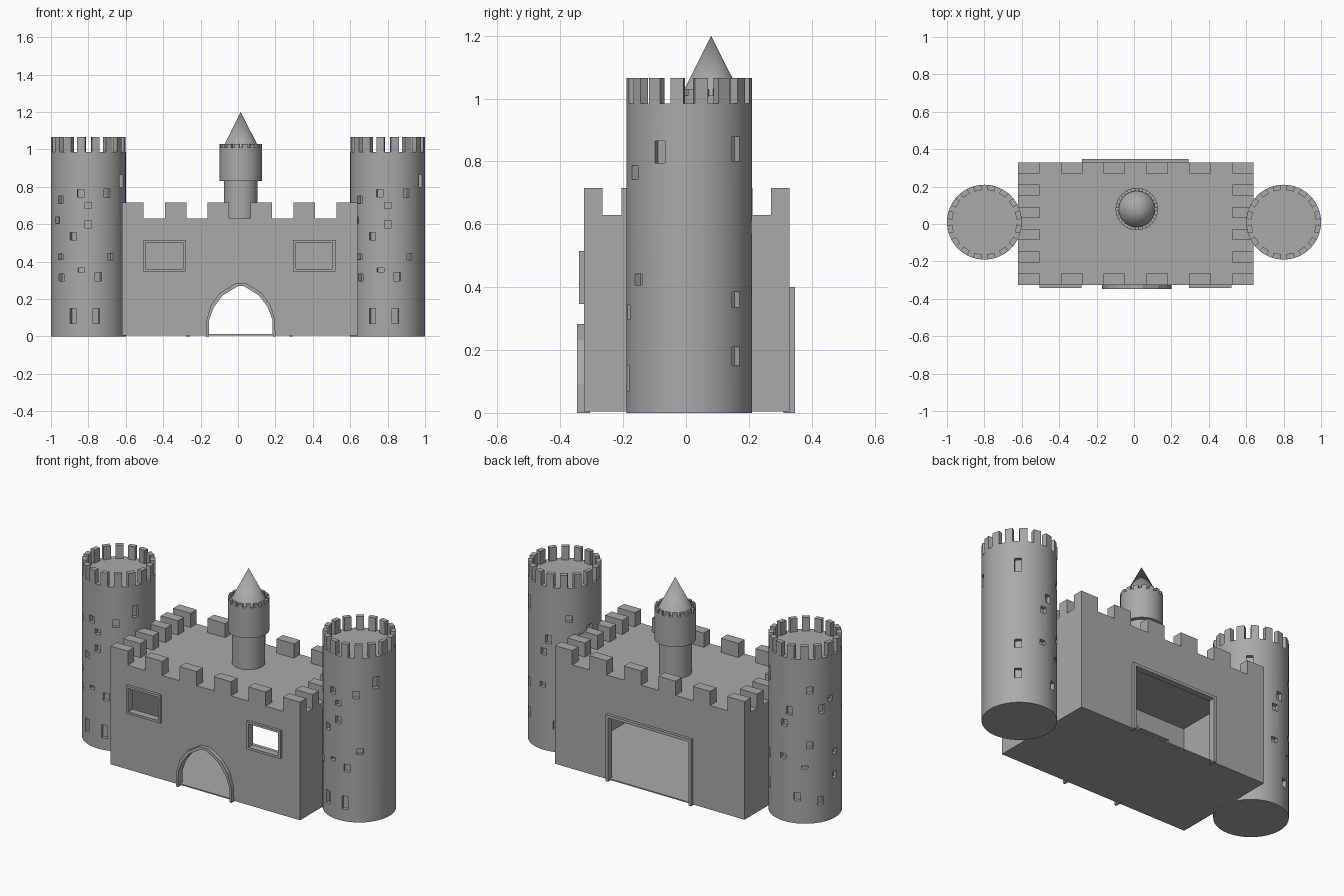
import bpy, bmesh
from math import sin, cos, pi, radians
from mathutils import Matrix

if "Cube" in bpy.data.objects:
    bpy.data.objects.remove(bpy.data.objects["Cube"])

stone = bpy.data.materials.new("grey_stone")
stone.use_nodes = True
GREY = (0.4, 0.4, 0.4, 1)
stone.diffuse_color = GREY
stone.node_tree.nodes["Principled BSDF"].inputs["Base Color"].default_value = GREY


def finish(name, bm, smooth=False):
    bmesh.ops.recalc_face_normals(bm, faces=bm.faces)
    mesh = bpy.data.meshes.new(name)
    bm.to_mesh(mesh)
    bm.free()
    mesh.materials.append(stone)
    ob = bpy.data.objects.new(name, mesh)
    bpy.context.collection.objects.link(ob)
    if smooth:
        select(ob)
        bpy.ops.object.shade_smooth_by_angle(angle=radians(30))
    return ob


def select(ob):
    bpy.ops.object.select_all(action='DESELECT')
    ob.select_set(True)
    bpy.context.view_layer.objects.active = ob


def add_box(bm, lo, hi, turn=Matrix()):
    size = [b - a for a, b in zip(lo, hi)]
    mid = [(a + b) / 2 for a, b in zip(lo, hi)]
    m = turn @ Matrix.Translation(mid) @ Matrix.Diagonal((*size, 1))
    bmesh.ops.create_cube(bm, size=1, matrix=m)


def add_cylinder(bm, x, y, r1, r2, z0, z1, sides=64):
    bmesh.ops.create_cone(bm, cap_ends=True, segments=sides, radius1=r1, radius2=r2,
                          depth=z1 - z0, matrix=Matrix.Translation((x, y, (z0 + z1) / 2)))


def spin(x, y, angle):
    return Matrix.Translation((x, y, 0)) @ Matrix.Rotation(angle, 4, 'Z')


def add_prism(bm, faces, y0, y1):
    # x/z outlines pushed along y
    geo = [bm.faces.new([bm.verts.new((x, y0, z)) for x, z in f]) for f in faces]
    bmesh.ops.remove_doubles(bm, verts=[v for f in geo for v in f.verts], dist=1e-5)
    geo = [f for f in bm.faces if f.is_valid]
    ext = bmesh.ops.extrude_face_region(bm, geom=geo, use_keep_orig=True)["geom"]
    bmesh.ops.translate(bm, vec=(0, y1 - y0, 0),
                        verts=[e for e in ext if isinstance(e, bmesh.types.BMVert)])


def frame(name, outer, inner, y0, y1, closed=False):
    n = len(outer)
    quads = [[outer[i], outer[(i + 1) % n], inner[(i + 1) % n], inner[i]]
             for i in range(n if closed else n - 1)]
    bm = bmesh.new()
    add_prism(bm, quads, y0, y1)
    return finish(name, bm)


def cut(ob, bm):
    cutter = finish("cutter", bm)
    cutter.hide_render = True
    mod = ob.modifiers.new("cut", 'BOOLEAN')
    mod.operation, mod.solver, mod.object = 'DIFFERENCE', 'EXACT', cutter
    select(ob)
    bpy.ops.object.modifier_apply(modifier=mod.name)
    bpy.data.objects.remove(cutter)


def rect(x0, x1, z0, z1):
    return [(x0, z0), (x0, z1), (x1, z1), (x1, z0)]


def arch(k):
    half = [(.185, 0), (.183, .09), (.158, .17), (.112, .232), (.03, .283)]
    half = [(x - k, z - k * (z > .1)) for x, z in half]
    return [(.015 - x, z) for x, z in half] + [(.015 + x, z) for x, z in half[::-1]]


# hall: hollow block with a gate, two windows and a wide back doorway
X0, X1, Y0, Y1, TOP, CREST = -.62, .64, -.325, .33, .63, .715
bm = bmesh.new()
add_box(bm, (X0, Y0, .005), (X1, Y1, TOP))
hall = finish("hall_walls", bm)
bm = bmesh.new()
add_box(bm, (X0 + .02, Y0 + .02, .012), (X1 - .02, Y1 - .02, TOP - .02))
cut(hall, bm)

windows = {"right_window_frame": -.505, "left_window_frame": .295}
for name, x in windows.items():
    outer, inner = rect(x, x + .225, .347, .515), rect(x + .014, x + .211, .361, .501)
    bm = bmesh.new()
    add_prism(bm, [inner], -.4, -.28)
    cut(hall, bm)
    frame(name, outer, inner, -.341, -.3, closed=True)

bm = bmesh.new()
add_prism(bm, [[(x, max(z, .012)) for x, z in arch(.014)]], -.4, -.28)
cut(hall, bm)
frame("gate_arch", arch(0), arch(.014), -.347, -.305)

bm = bmesh.new()
add_prism(bm, [rect(-.26, .275, .012, .383)], .28, .4)
cut(hall, bm)
frame("back_door_frame", rect(-.277, .292, 0, .4), rect(-.26, .275, 0, .383), .31, .347)

# hall battlements along all four edges
bm = bmesh.new()
wx, wy = (X1 - X0) / 11, (Y1 - Y0) / 11
for i in range(6):
    x, y = X0 + 2 * wx * i, Y0 + 2 * wy * i
    for edge in (Y0, Y1 - wy):
        add_box(bm, (x, edge, TOP), (x + wx, edge + wy, CREST))
    if 0 < i < 5:
        for edge in (X0, X1 - wx):
            add_box(bm, (edge, y, TOP), (edge + wx, y + wy, CREST))
finish("hall_battlements", bm)

# small tower windows: angle from +x in degrees, middle height, window height
slots = [(-28, .83, .07), (-60, .765, .045), (-102, .765, .04), (-90, .7, .03),
         (-138, .73, .04), (-146, .62, .035), (-90, .6, .04), (-114, .535, .04),
         (-54, .425, .035), (-101, .355, .02), (-136, .315, .04), (-138, .425, .03),
         (-75, .32, .045), (-114, .11, .08), (-78, .11, .08),
         (48, .84, .08), (48, .36, .05), (48, .18, .06),
         (132, .8, .04), (99, .67, .05), (152, .68, .05), (168, .73, .03),
         (132, .47, .04), (88, .39, .03), (178, .4, .03), (90, .59, .04),
         (178, .26, .04), (112, .16, .05), (150, .13, .05), (124, .34, .02)]


def battlement_ring(name, x, y, r, depth, width, z0, z1, count=16):
    bm = bmesh.new()
    for i in range(count):
        add_box(bm, (r * .997 - depth, -width / 2, z0), (r * .997, width / 2, z1),
                spin(x, y, (i + .5) * 2 * pi / count))
    finish(name, bm)


for side, x in (("right", -.8), ("left", .8)):
    bm = bmesh.new()
    add_cylinder(bm, x, .01, .2, .2, 0, .985)
    tower = finish(side + "_tower", bm)
    bm = bmesh.new()
    for angle, z, h in slots:
        add_box(bm, (.178, -.018, z - h / 2), (.25, .018, z + h / 2),
                spin(x, .01, radians(angle)))
    cut(tower, bm)
    select(tower)
    bpy.ops.object.shade_smooth_by_angle(angle=radians(30))
    battlement_ring(side + "_tower_battlements", x, .01, .2, .028, .042, .985, 1.065)

# central turret on the roof
CX, CY = .015, .08
for name, r1, r2, z0, z1 in (("turret_shaft", .09, .09, .62, .84),
                             ("turret_drum", .113, .113, .83, 1.01),
                             ("turret_spire", .098, 0, 1.005, 1.2)):
    bm = bmesh.new()
    add_cylinder(bm, CX, CY, r1, r2, z0, z1, 48)
    finish(name, bm, smooth=True)
battlement_ring("turret_battlements", CX, CY, .113, .016, .026, 1.005, 1.03)
